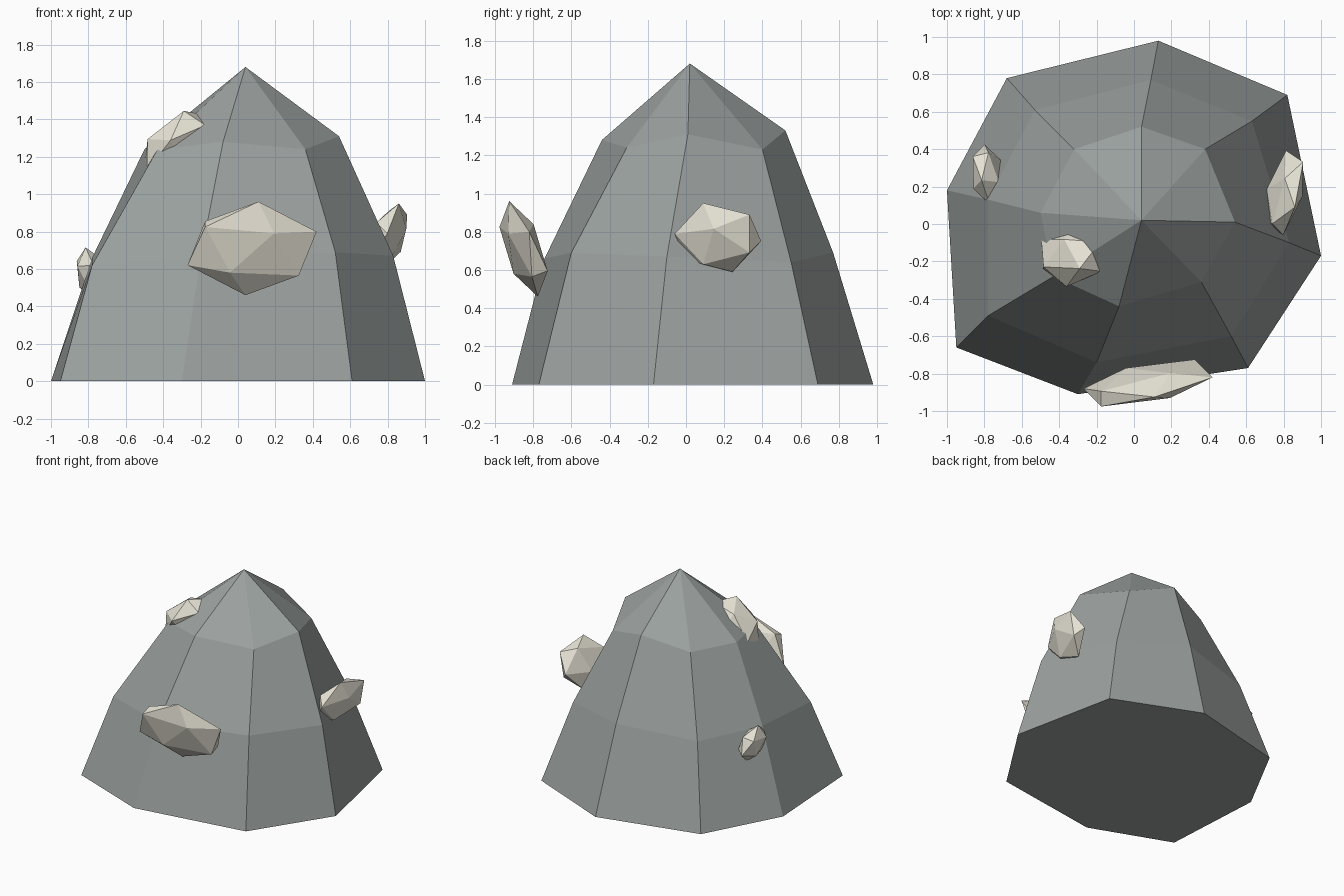
import bpy, bmesh
from mathutils import Matrix, Vector

if "Cube" in bpy.data.objects:
    bpy.data.objects.remove(bpy.data.objects["Cube"])


def material(name, rgb):
    m = bpy.data.materials.new(name)
    m.diffuse_color = (*rgb, 1)
    m.use_nodes = True
    m.node_tree.nodes["Principled BSDF"].inputs["Base Color"].default_value = m.diffuse_color
    return m


def finish(bm, name, mat):
    bmesh.ops.recalc_face_normals(bm, faces=bm.faces)
    me = bpy.data.meshes.new(name)
    bm.to_mesh(me)
    bm.free()
    me.materials.append(mat)
    ob = bpy.data.objects.new(name, me)
    bpy.context.collection.objects.link(ob)
    return ob


stone = material("stone", (0.33, 0.36, 0.35))
pale = material("pale_mineral", (0.80, 0.77, 0.67))

# Boulder: three irregular eight-sided rings closed by a peak and a flat base
base = [(1, -.17, 0), (.82, .69, 0), (.13, .98, 0), (-.68, .78, 0),
        (-1, .18, 0), (-.95, -.66, 0), (-.3, -.91, 0), (.61, -.77, 0)]
middle = [(.83, -.1, .67), (.63, .55, .64), (.09, .77, .69), (-.53, .61, .65),
          (-.78, .13, .66), (-.78, -.49, .62), (-.2, -.74, .66), (.52, -.6, .69)]
shoulder = [(.54, .01, 1.31), (.38, .4, 1.23), (.04, .52, 1.33), (-.32, .4, 1.24),
            (-.5, .06, 1.24), (-.43, -.28, 1.24), (-.08, -.44, 1.28), (.36, -.31, 1.24)]
bm = bmesh.new()
rings = [[bm.verts.new(p) for p in ring] for ring in (base, middle, shoulder)]
peak = bm.verts.new((.04, .02, 1.68))
bm.faces.new(rings[0][::-1])
for i in range(8):
    j = (i + 1) % 8
    for lo, hi in zip(rings, rings[1:]):
        bm.faces.new((lo[i], lo[j], hi[j], hi[i]))
    bm.faces.new((rings[2][i], rings[2][j], peak))
finish(bm, "boulder", stone)


# Mineral lumps: icosahedra stretched along three tilted axes
def lump(name, centre, ax, ay, az):
    bm = bmesh.new()
    bmesh.ops.create_icosphere(bm, subdivisions=1, radius=1)
    m = Matrix((ax, ay, az)).transposed().to_4x4()
    m.translation = Vector(centre)
    bm.transform(m)
    finish(bm, name, pale)


lump("front_lump", (.075, -.85, .71), (.368, .071, -.025), (0, .078, .029), (.035, -.075, .25))
lump("right_lump", (.805, .167, .77), (.084, .223, .044), (-.055, .058, .056), (.055, -.077, .18))
lump("upper_lump", (-.335, -.168, 1.275), (.157, -.06, .02), (.105, .14, .08), (.045, -.07, .17))
lump("left_lump", (-.785, .265, .575), (.03, -.165, -.02), (.08, .02, .02), (-.03, -.03, .14))
